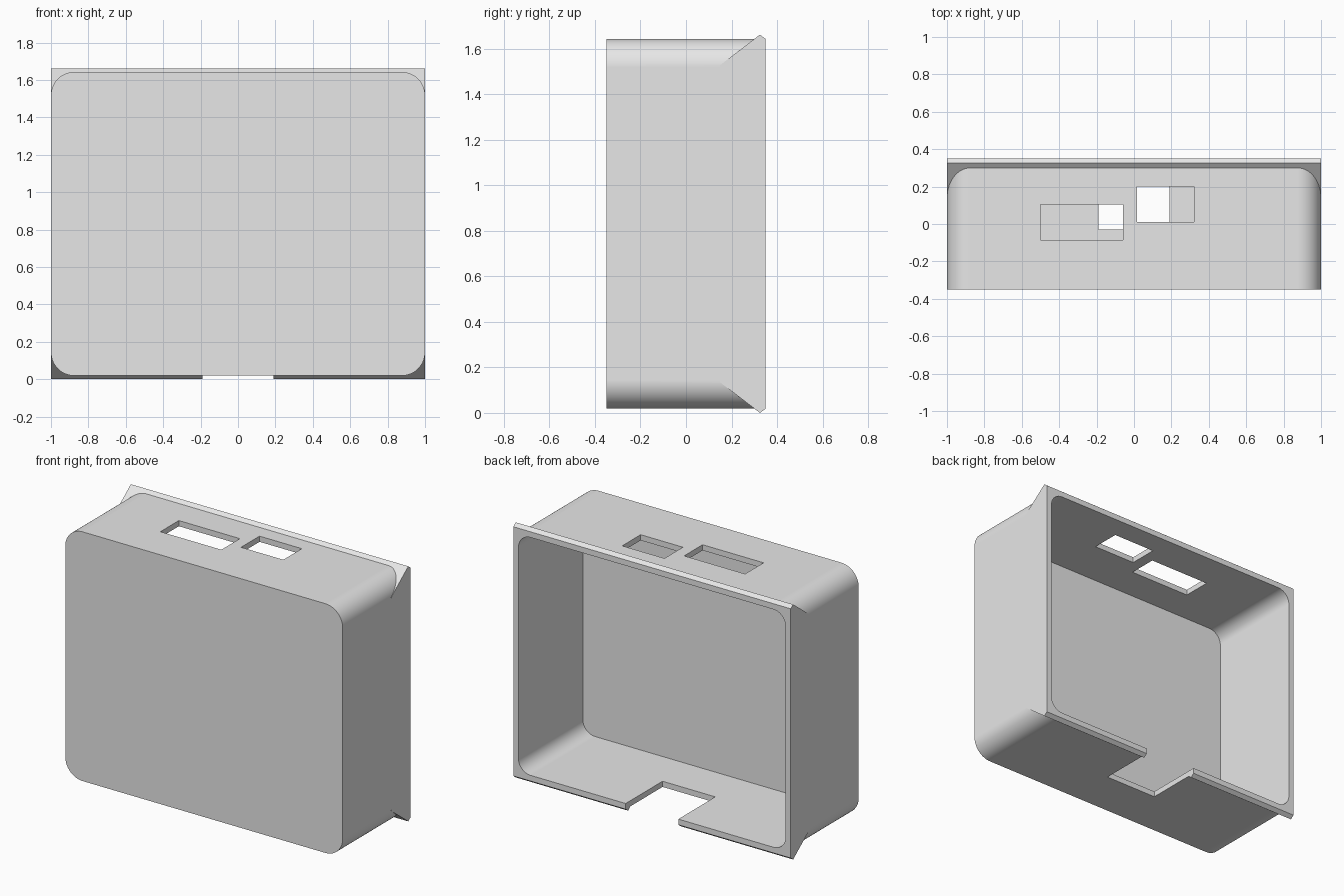
import bpy, bmesh, math
from mathutils import Vector

cube = bpy.data.objects.get("Cube")
if cube:
    bpy.data.objects.remove(cube, do_unlink=True)

MID = 0.831      # height of the centre line
HALF_H = 0.812   # half height of the body
WALL = 0.037

grey = bpy.data.materials.new("plain_grey")
grey.use_nodes = True
grey.diffuse_color = (0.8, 0.8, 0.8, 1)
bsdf = next(n for n in grey.node_tree.nodes if n.type == 'BSDF_PRINCIPLED')
bsdf.inputs["Base Color"].default_value = (0.8, 0.8, 0.8, 1)


def prism(name, outline, shift):
    """Extrude a closed outline of 3D points along shift."""
    bm = bmesh.new()
    face = bm.faces.new([bm.verts.new(p) for p in outline])
    moved = bmesh.ops.extrude_face_region(bm, geom=[face])["geom"]
    bmesh.ops.translate(bm, vec=Vector(shift),
                        verts=[v for v in moved if isinstance(v, bmesh.types.BMVert)])
    if face.is_valid and not all(len(e.link_faces) == 2 for e in face.edges):
        bm.faces.remove(face)
    bmesh.ops.recalc_face_normals(bm, faces=bm.faces)
    mesh = bpy.data.meshes.new(name)
    bm.to_mesh(mesh)
    bm.free()
    mesh.materials.append(grey)
    obj = bpy.data.objects.new(name, mesh)
    bpy.context.collection.objects.link(obj)
    return obj


def rounded_box(name, half_w, half_h, radius, y0, y1, steps=14):
    pts = []
    for k, (sx, sz) in enumerate([(1, 1), (-1, 1), (-1, -1), (1, -1)]):
        for i in range(steps + 1):
            a = math.pi / 2 * (k + i / steps)
            pts.append((sx * (half_w - radius) + radius * math.cos(a), y0,
                        MID + sz * (half_h - radius) + radius * math.sin(a)))
    return prism(name, pts, (0, y1 - y0, 0))


def box(name, x0, x1, y0, y1, z0, z1):
    return prism(name, [(x0, y0, z0), (x1, y0, z0), (x1, y1, z0), (x0, y1, z0)],
                 (0, 0, z1 - z0))


# Rounded shell and the flared rim at its open back
case = rounded_box("case", 1, HALF_H, 0.125, -0.35, 0.34)
half = [(0.15, 0.697), (0.325, MID), (0.35, HALF_H)]
profile = [(y, MID + h) for y, h in half] + [(y, MID - h) for y, h in reversed(half)]
rim = prism("rim", [(-1, y, z) for y, z in profile], (2, 0, 0))

# Hollow, top ports and bottom cable slot
cutters = [
    rounded_box("cavity", 1 - WALL, HALF_H - WALL, 0.125 - WALL, -0.35 + WALL, 0.5),
    box("wide_port", -0.5, -0.06, -0.085, 0.105, 1.4, 1.8),
    box("small_port", 0.015, 0.32, 0.01, 0.2, 1.4, 1.8),
    box("cable_slot", -0.19, 0.19, -0.03, 0.5, -0.1, 0.3),
]
helpers = [rim] + cutters
for h in helpers:
    h.hide_render = True
    mod = case.modifiers.new(h.name, 'BOOLEAN')
    mod.operation = 'UNION' if h is rim else 'DIFFERENCE'
    mod.solver = 'EXACT'
    mod.object = h

# Bake the cuts and drop the helpers
bpy.context.view_layer.update()
graph = bpy.context.evaluated_depsgraph_get()
result = bpy.data.meshes.new_from_object(case.evaluated_get(graph))
case.modifiers.clear()
case.data = result
for h in helpers:
    bpy.data.objects.remove(h, do_unlink=True)

# Smooth corners, crisp edges
bpy.ops.object.select_all(action='DESELECT')
case.select_set(True)
bpy.context.view_layer.objects.active = case
bpy.ops.object.shade_smooth_by_angle(angle=math.radians(25))
weighted = case.modifiers.new("clean_normals", 'WEIGHTED_NORMAL')
weighted.keep_sharp = True
